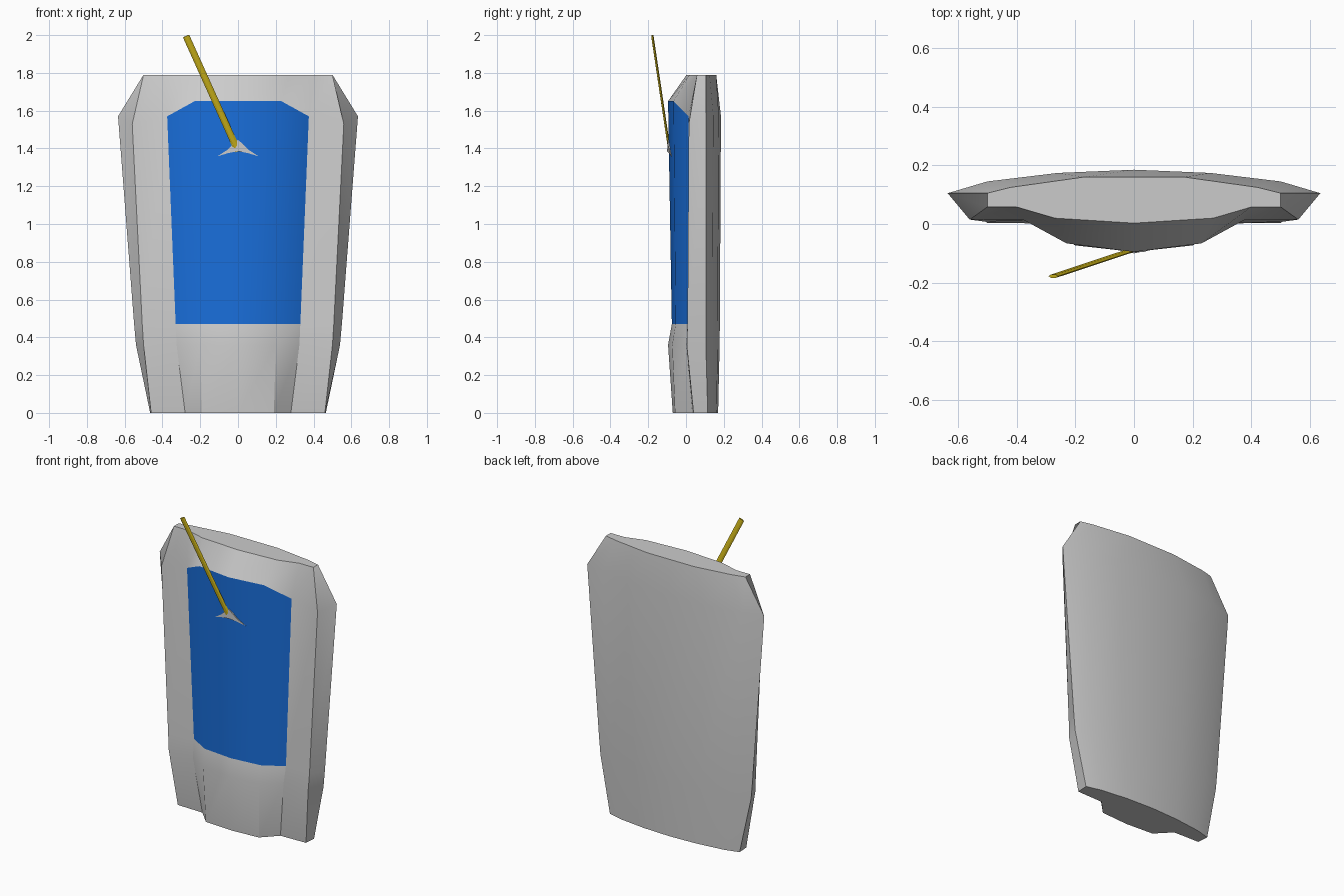
import bpy, bmesh
from mathutils import Vector

if "Cube" in bpy.data.objects:
    bpy.data.objects.remove(bpy.data.objects["Cube"])


def make_object(name, verts, faces, color=None, smooth=None):
    mesh = bpy.data.meshes.new(name)
    bm = bmesh.new()
    vs = [bm.verts.new(v) for v in verts]
    for f in faces:
        bm.faces.new([vs[i] for i in f])
    loose = [v for v in bm.verts if not v.link_faces]
    bmesh.ops.delete(bm, geom=loose, context='VERTS')
    bm.to_mesh(mesh)
    bm.free()
    ob = bpy.data.objects.new(name, mesh)
    bpy.context.collection.objects.link(ob)
    if color:
        mat = bpy.data.materials.new(name + "_paint")
        mat.diffuse_color = color
        mat.use_nodes = True
        mat.node_tree.nodes["Principled BSDF"].inputs["Base Color"].default_value = mat.diffuse_color
        mesh.materials.append(mat)
    if smooth:
        bpy.ops.object.select_all(action='DESELECT')
        ob.select_set(True)
        bpy.context.view_layer.objects.active = ob
        bpy.ops.object.shade_smooth_by_angle(angle=smooth)
    return ob


# Half cross-sections (x, y), front centre round to back centre
base = [(0, -.07), (.19, -.058), (.28, .035), (.46, .04),
        (.465, .115), (.37, .14), (.19, .162), (0, .17)]
ridge = [(0, -.095), (.20, -.073), (.325, .002), (.50, .004),
         (.54, .105), (.43, .14), (.22, .168), (0, .178)]
panel_low = [(0, -.075), (.20, -.055), (.33, .02), (.507, .008),
             (.55, .105), (.437, .14), (.225, .168), (0, .179)]
panel_high = [(0, -.095), (.23, -.066), (.375, .013), (.56, .015),
              (.635, .105), (.50, .145), (.26, .174), (0, .185)]
top = [(0, .003), (.27, .02), (.40, .058), (.50, .058),
       (.50, .105), (.42, .125), (.17, .16), (0, .16)]
heights = [[0] * 8, [.36] * 8, [.47] * 8,
           [1.65, 1.65, 1.57, 1.53, 1.57, 1.57, 1.57, 1.57], [1.79] * 8]

# Mirror each section into a full ring and loft
verts = []
for sec, zs in zip((base, ridge, panel_low, panel_high, top), heights):
    half = [(x, y, z) for (x, y), z in zip(sec, zs)]
    verts += half + [(-x, y, z) for x, y, z in half[-2:0:-1]]
n = 14
body, panel = [], []
for r in range(4):
    for i in range(n):
        j = (i + 1) % n
        quad = [r * n + i, r * n + j, (r + 1) * n + j, (r + 1) * n + i]
        (panel if r == 2 and i in (0, 1, 12, 13) else body).append(quad)
body.append(list(range(n))[::-1])
body.append(list(range(4 * n, 5 * n)))
make_object("shield_body", verts, body, smooth=0.5)
make_object("front_panel", verts, panel, (0.01, 0.16, 0.72, 1), smooth=0.5)

# Slanted flattened shaft, six sided
a, b = Vector((0, -.087, 1.385)), Vector((-.275, -.178, 1.995))
d = (b - a).normalized()
side = d.cross(Vector((0, 1, 0))).normalized()
depth = side.cross(d)
section = [(-.018, 0), (-.008, -.006), (.008, -.006),
           (.018, 0), (.008, .006), (-.008, .006)]
sv = [p + side * u + depth * v for p in (a, b) for u, v in section]
sf = [[i, (i + 1) % 6, (i + 1) % 6 + 6, i + 6] for i in range(6)]
sf += [list(range(6))[::-1], list(range(6, 12))]
shaft = make_object("shaft", sv, sf, (0.6, 0.45, 0.01, 1))
bm = bmesh.new()
bm.from_mesh(shaft.data)
bmesh.ops.recalc_face_normals(bm, faces=bm.faces)
bm.to_mesh(shaft.data)
bm.free()

# Crescent head partly sunk into the panel
half = [(.11, -.078, 1.358), (.06, -.088, 1.39), (.03, -.096, 1.42)]
low = [(.05, -.09, 1.376), (0, -.1, 1.385)]
front = ([(-.11, -.078, 1.358), (-.05, -.09, 1.376), low[1], low[0]] + half
         + [(0, -.096, 1.445)] + [(-x, y, z) for x, y, z in half[:0:-1]])
m = len(front)
hv = front + [(x, y + .025, z) for x, y, z in front]
hf = [[i, (i + 1) % m, (i + 1) % m + m, i + m][::-1] for i in range(m)]
hf += [list(range(m)), list(range(m, 2 * m))[::-1]]
make_object("shaft_head", hv, hf)
